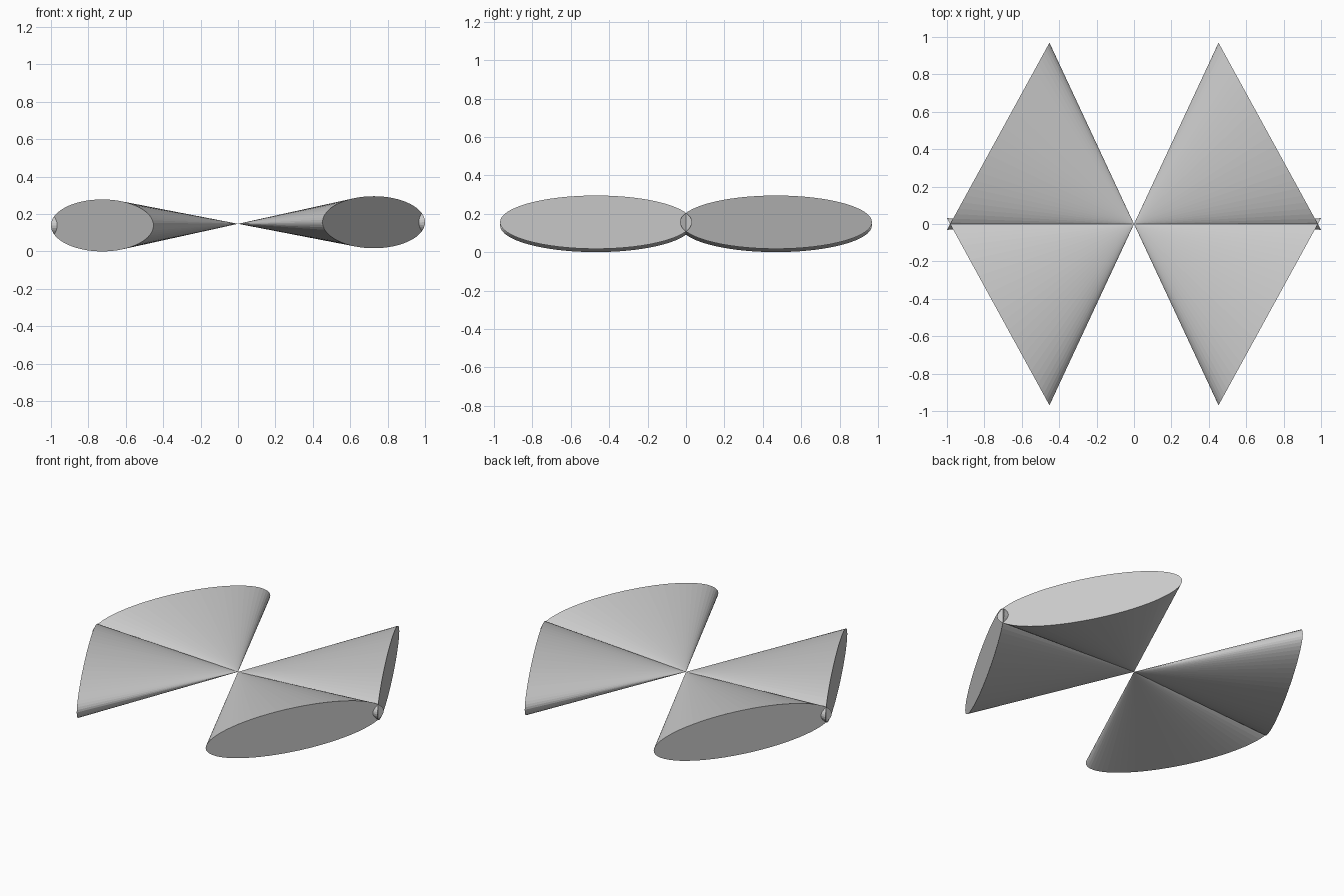
import bpy, bmesh
from mathutils import Matrix, Vector

if "Cube" in bpy.data.objects:
    bpy.data.objects.remove(bpy.data.objects["Cube"])

APEX = Vector((0, 0, 0.1475))
SEGMENTS = 64


def elliptical_cone(name, center, major, minor):
    """Capped skew cone: apex at the model centre, elliptical base at an offset."""
    bm = bmesh.new()
    bmesh.ops.create_cone(bm, cap_ends=True, segments=SEGMENTS,
                          radius1=1, radius2=0, depth=1)
    bmesh.ops.translate(bm, vec=(0, 0, -0.5), verts=bm.verts)  # tip to origin
    shear = Matrix((major, minor, -center)).transposed().to_4x4()
    bmesh.ops.transform(bm, matrix=Matrix.Translation(APEX) @ shear, verts=bm.verts)
    bmesh.ops.remove_doubles(bm, verts=bm.verts, dist=1e-5)
    bmesh.ops.recalc_face_normals(bm, faces=bm.faces)
    mesh = bpy.data.meshes.new(name)
    bm.to_mesh(mesh)
    bm.free()
    obj = bpy.data.objects.new(name, mesh)
    bpy.context.collection.objects.link(obj)


# Two double cones crossing at the centre; right halves sit slightly higher.
# Each base overshoots y = 0 a little, so neighbouring bases cross in an X.
for sx, side in ((1, "right"), (-1, "left")):
    for sy, end in ((-1, "front"), (1, "back")):
        elliptical_cone(f"{end}_{side}_cone",
                        Vector((sx * 0.726, sy * 0.469, sx * 0.0085)),
                        Vector((sx * -0.274, sy * 0.5, 0)),
                        Vector((0, 0, 0.139)))
